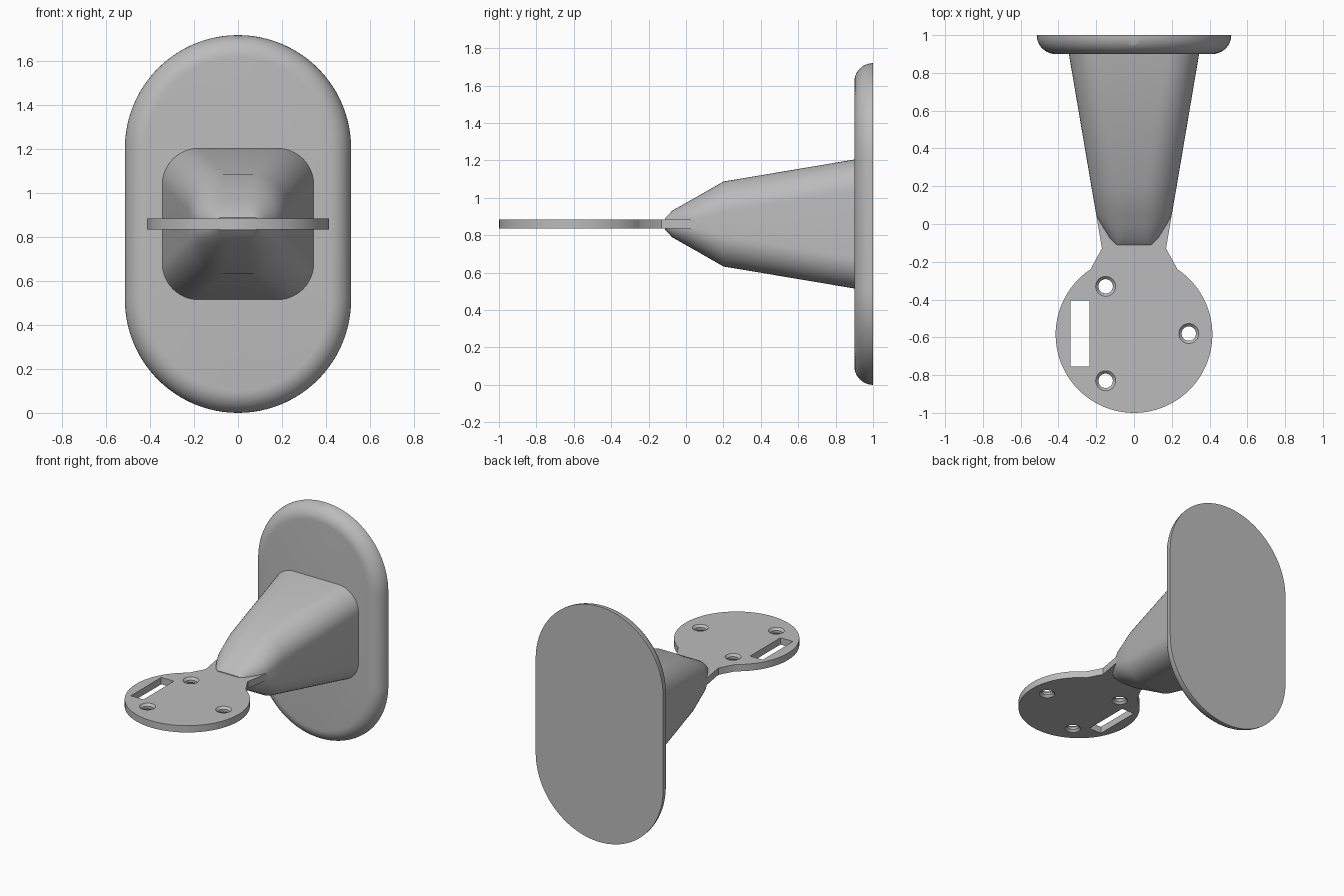
import bpy, bmesh, math

if "Cube" in bpy.data.objects:
    bpy.data.objects.remove(bpy.data.objects["Cube"], do_unlink=True)

# Single grey material
grey = bpy.data.materials.new("plain grey")
grey.use_nodes = True
colour = (0.5, 0.5, 0.5, 1)
grey.diffuse_color = colour
grey.node_tree.nodes["Principled BSDF"].inputs["Base Color"].default_value = colour

MID_Z = 0.86
PLATE_LOW, PLATE_HIGH = 0.835, 0.885


def make_object(name, bm):
    bmesh.ops.recalc_face_normals(bm, faces=bm.faces)
    mesh = bpy.data.meshes.new(name)
    bm.to_mesh(mesh)
    bm.free()
    mesh.materials.append(grey)
    obj = bpy.data.objects.new(name, mesh)
    bpy.context.collection.objects.link(obj)
    return obj


def skin(name, rings):
    """Join equal rings of points into a capped solid."""
    bm = bmesh.new()
    loops = [[bm.verts.new(p) for p in ring] for ring in rings]
    for a, b in zip(loops, loops[1:]):
        for i in range(len(a)):
            j = (i + 1) % len(a)
            bm.faces.new((a[i], a[j], b[j], b[i]))
    bm.faces.new(loops[0])
    bm.faces.new(loops[-1])
    return make_object(name, bm)


def rounded_ring(y, hx, hz, rx, rz, steps):
    """Rounded rectangle facing y, with elliptical corners."""
    ring = []
    for corner, (sx, sz) in enumerate(((1, 1), (-1, 1), (-1, -1), (1, -1))):
        for k in range(steps + 1):
            a = (corner + k / steps) * math.pi / 2
            ring.append((sx * (hx - rx) + rx * math.cos(a), y,
                         MID_Z + sz * (hz - rz) + rz * math.sin(a)))
    return ring


def smooth(obj, degrees=30):
    bpy.ops.object.select_all(action="DESELECT")
    obj.select_set(True)
    bpy.context.view_layer.objects.active = obj
    bpy.ops.object.shade_smooth_by_angle(angle=math.radians(degrees))


# Wall plate: long oval with a rounded front edge
rings = []
for k in range(11):
    a = k / 10 * math.pi / 2
    inset = 0.1 * (1 - math.cos(a))
    r = 0.515 - inset
    rings.append(rounded_ring(1 - 0.1 * math.sin(a), r, MID_Z - inset, r, r, 24))
smooth(skin("wall_plate", rings))

# Tapering arm, from the wall plate to the blunt tip
sections = (
    (0.92, 0.348, 0.348, 0.165, 0.165),
    (0.2, 0.226, 0.227, 0.165, 0.165),
    (0.05, 0.2, 0.141, 0.15, 0.12),
    (0.0, 0.175, 0.113, 0.125, 0.1),
    (-0.075, 0.13, 0.07, 0.08, 0.06),
    (-0.112, 0.095, 0.03, 0.02, 0.02),
)
smooth(skin("arm", [rounded_ring(*s, 12) for s in sections]))

# Round mounting plate with its neck
CENTRE_Y, RADIUS = -0.585, 0.415
neck = [(0.17, -0.13), (0.2, 0.05), (0.16, 0.09)]
outline = [(-x, y) for x, y in neck] + neck[::-1]
start = math.atan2(0.345, 0.23)
outline = [(-x, y) for x, y in neck[::-1]][::-1] + neck[::-1]
sweep = math.pi + 2 * start
for k in range(73):
    a = start - sweep * k / 72
    outline.append((RADIUS * math.cos(a), CENTRE_Y + RADIUS * math.sin(a)))
plate = skin("mounting_plate",
             [[(x, y, z) for x, y in outline] for z in (PLATE_LOW, PLATE_HIGH)])


def cut(target, cutter):
    cutter.hide_render = True
    mod = target.modifiers.new("cut", "BOOLEAN")
    mod.operation = "DIFFERENCE"
    mod.solver = "EXACT"
    mod.object = cutter
    bpy.context.view_layer.objects.active = target
    bpy.ops.object.modifier_apply(modifier=mod.name)
    bpy.data.objects.remove(cutter, do_unlink=True)


# Screw holes, countersunk on both faces
profile = ((-0.03, 0.058), (-0.025, 0.053), (-0.009, 0.038),
           (0.009, 0.038), (0.025, 0.053), (0.03, 0.058))
for hx, hy in ((-0.15, -0.33), (-0.15, -0.83), (0.29, -0.58)):
    rings = [[(hx + r * math.cos(k * math.tau / 32), hy + r * math.sin(k * math.tau / 32),
               MID_Z + dz) for k in range(32)] for dz, r in profile]
    cut(plate, skin("hole_cutter", rings))

# Cable slot
slot = [(-0.337, -0.755), (-0.235, -0.755), (-0.235, -0.405), (-0.337, -0.405)]
cut(plate, skin("slot_cutter", [[(x, y, z) for x, y in slot] for z in (0.8, 0.92)]))
smooth(plate)
